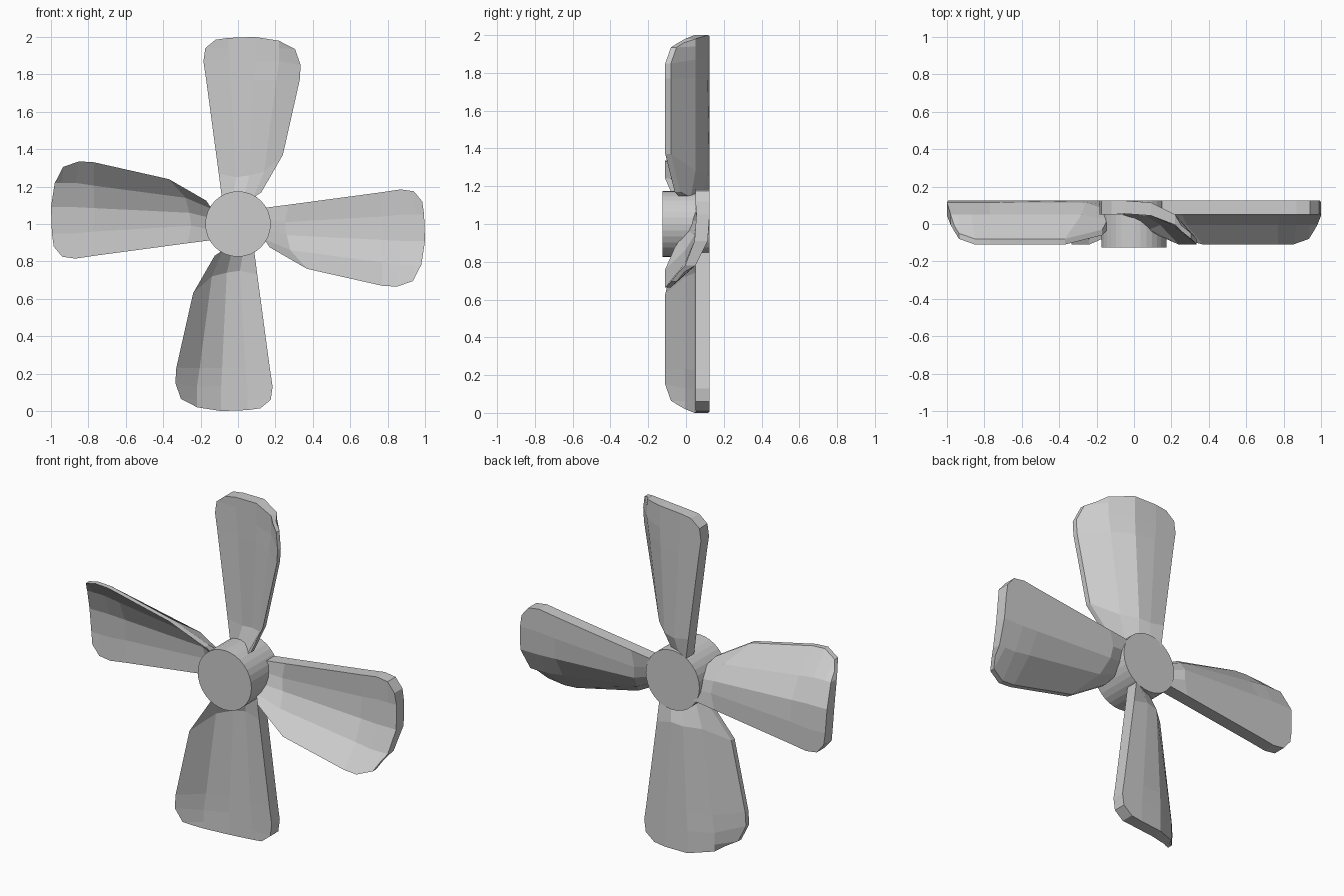
import bpy, bmesh, math
from mathutils import Matrix, Vector

cube = bpy.data.objects.get("Cube")
if cube:
    bpy.data.objects.remove(cube, do_unlink=True)

CENTRE = Vector((0, 0, 1))

grey = bpy.data.materials.new("light_grey")
grey.use_nodes = True
colour = (0.6, 0.6, 0.6, 1)
grey.diffuse_color = colour
grey.node_tree.nodes["Principled BSDF"].inputs["Base Color"].default_value = colour


def finish(bm, name):
    bmesh.ops.recalc_face_normals(bm, faces=bm.faces)
    mesh = bpy.data.meshes.new(name)
    bm.to_mesh(mesh)
    bm.free()
    mesh.materials.append(grey)
    obj = bpy.data.objects.new(name, mesh)
    bpy.context.collection.objects.link(obj)
    return obj


# Hub: a short drum lying along y
bm = bmesh.new()
bmesh.ops.create_cone(bm, cap_ends=True, segments=32, radius1=0.175, radius2=0.175,
                      depth=0.25,
                      matrix=Matrix.Translation(CENTRE) @ Matrix.Rotation(math.pi / 2, 4, 'X'))
finish(bm, "hub")

# Blade sections from root to tip: across positions and distances from the hub centre
ACROSS = [
    (-.085, -.03, .03, .08, .125),
    (-.103, -.01, .06, .14, .24),
    (-.17, -.04, .085, .205, .33),
    (-.185, -.05, .09, .22, .335),
    (-.175, -.05, .09, .22, .305),
    (-.12, -.05, .09, .22, .255),
]
RADIUS = [
    (.13, .14, .14, .14, .17),
    (.27, .25, .26, .28, .37),
    (.77, .77, .77, .77, .77),
    (.87, .87, .87, .87, .85),
    (.94, .94, .94, .94, .935),
    (.985, .995, 1.0, .98, .96),
]
# Curved front face and tapering thickness, from thick edge to thin edge
FRONT = (.05, .055, .045, -.005, -.11)
THICK = (.075, .07, .07, .055, .03)
ROOT_FRONT = (.05, .03, .005, -.03, -.06)
TIP_DROP = {4: .03, 5: .07}


def make_blade(name, turn):
    bm = bmesh.new()
    front, back = [], []
    for i, (xs, rs) in enumerate(zip(ACROSS, RADIUS)):
        ys = list(ROOT_FRONT if i == 0 else FRONT)
        ys[-1] += TIP_DROP.get(i, 0)
        front.append([bm.verts.new((x, y, r)) for x, y, r in zip(xs, ys, rs)])
        back.append([bm.verts.new((x, y + t, r)) for x, y, r, t in zip(xs, ys, rs, THICK)])
    rows, cols = len(front), len(front[0])
    for grid in (front, back):
        for i in range(rows - 1):
            for j in range(cols - 1):
                bm.faces.new((grid[i][j], grid[i][j + 1], grid[i + 1][j + 1], grid[i + 1][j]))

    # Close the rim between the two faces
    def outline(g):
        return (g[0] + [row[-1] for row in g[1:]] + g[-1][-2::-1]
                + [row[0] for row in g[-2:0:-1]])
    f, b = outline(front), outline(back)
    for k in range(len(f)):
        n = (k + 1) % len(f)
        bm.faces.new((f[k], f[n], b[n], b[k]))
    bm.transform(Matrix.Translation(CENTRE) @ Matrix.Rotation(turn, 4, 'Y'))
    return finish(bm, name)


# Four blades a quarter turn apart
for k, name in enumerate(("top_blade", "left_blade", "bottom_blade", "right_blade")):
    make_blade(name, k * math.pi / 2)
